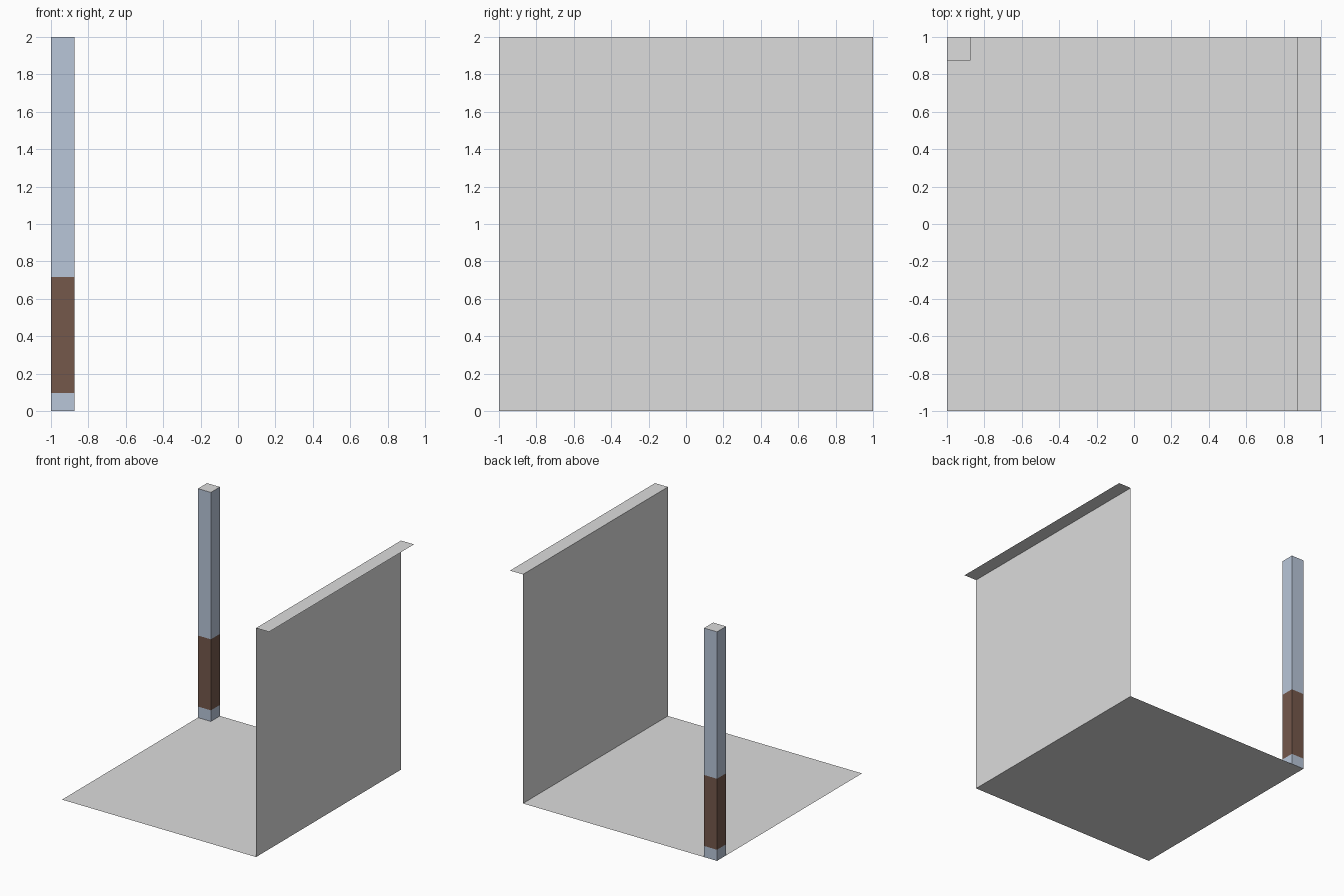
import bpy, bmesh

if "Cube" in bpy.data.objects:
    bpy.data.objects.remove(bpy.data.objects["Cube"])


def lin(c):
    c /= 255
    return c / 12.92 if c <= 0.04045 else ((c + 0.055) / 1.055) ** 2.4


def material(name, rgb):
    m = bpy.data.materials.new(name)
    m.diffuse_color = (*[lin(c) for c in rgb], 1)
    m.use_nodes = True
    m.node_tree.nodes["Principled BSDF"].inputs["Base Color"].default_value = m.diffuse_color
    return m


GREY = material("plain grey", (220, 220, 220))
BLUE = material("blue grey", (185, 198, 217))
BROWN = material("brown", (117, 88, 75))


def make(name, quads, mats):
    """Build an object from (corner list, material index) quads."""
    bm = bmesh.new()
    for corners, mi in quads:
        bm.faces.new([bm.verts.new(c) for c in corners]).material_index = mi
    bmesh.ops.remove_doubles(bm, verts=bm.verts, dist=1e-4)
    me = bpy.data.meshes.new(name)
    bm.to_mesh(me)
    bm.free()
    for m in mats:
        me.materials.append(m)
    ob = bpy.data.objects.new(name, me)
    bpy.context.collection.objects.link(ob)
    return ob


def flat(x0, x1, z):
    return [(x0, -1, z), (x1, -1, z), (x1, 1, z), (x0, 1, z)]


W = 0.875  # inner edge of the wall and of the post

# Thin sheets: floor, side wall and the ledge on top of the wall
make("floor", [(flat(-1, W, 0), 0)], [GREY])
make("side_wall", [([(W, -1, 0), (W, 1, 0), (W, 1, 2), (W, -1, 2)], 0)], [GREY])
make("top_ledge", [(flat(W, 1, 2), 0)], [GREY])

# Corner post with a brown band and a grey cap
ring = [(-1, W), (-W, W), (-W, 1), (-1, 1)]
quads = [([(x, y, 2) for x, y in ring], 2)]
for z0, z1, mi in [(0, 0.097, 0), (0.097, 0.717, 1), (0.717, 2, 0)]:
    for i in range(4):
        a, b = ring[i], ring[(i + 1) % 4]
        quads.append(([(*a, z0), (*b, z0), (*b, z1), (*a, z1)], mi))
make("corner_post", quads, [BLUE, BROWN, GREY])
